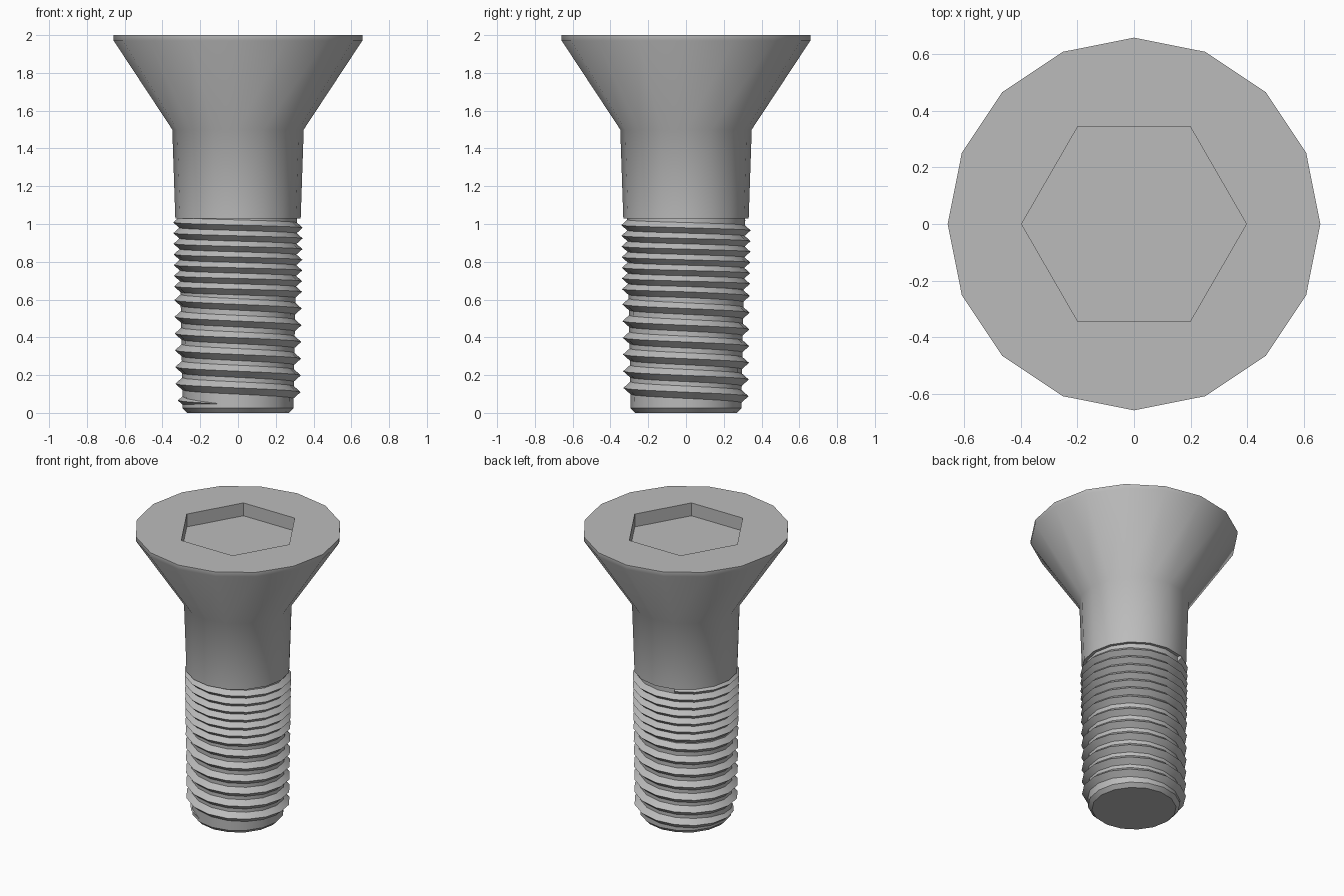
import bpy, bmesh
from math import sin, cos, pi, radians

if "Cube" in bpy.data.objects:
    bpy.data.objects.remove(bpy.data.objects["Cube"])

SIDES = 16
steel = bpy.data.materials.new("grey steel")
steel.diffuse_color = (0.5, 0.5, 0.5, 1)
steel.use_nodes = True
steel.node_tree.nodes["Principled BSDF"].inputs["Base Color"].default_value = steel.diffuse_color


def ring(bm, r, z, n=SIDES):
    return [bm.verts.new((r * cos(2 * pi * i / n), r * sin(2 * pi * i / n), z)) for i in range(n)]


def skin(bm, a, b):
    n = len(a)
    for i in range(n):
        j = (i + 1) % n
        bm.faces.new((a[i], a[j], b[j], b[i]))


def finish(bm, name, angle):
    bmesh.ops.recalc_face_normals(bm, faces=bm.faces[:])
    mesh = bpy.data.meshes.new(name)
    bm.to_mesh(mesh)
    bm.free()
    mesh.materials.append(steel)
    ob = bpy.data.objects.new(name, mesh)
    bpy.context.collection.objects.link(ob)
    bpy.ops.object.select_all(action='DESELECT')
    ob.select_set(True)
    bpy.context.view_layer.objects.active = ob
    bpy.ops.object.shade_smooth_by_angle(angle=radians(angle))


# Bolt body: chamfered tip, core, shank and countersunk head in one turned profile
bm = bmesh.new()
profile = [(0.268, 0), (0.293, 0.025), (0.312, 1.03), (0.332, 1.03),
           (0.348, 1.5), (0.658, 1.97), (0.658, 2.0)]
rings = [ring(bm, r, z) for r, z in profile]
for lower, upper in zip(rings, rings[1:]):
    skin(bm, lower, upper)
bm.faces.new(rings[0])

# Hexagonal socket sunk into the head
hex_top, hex_floor = ring(bm, 0.397, 2.0, 6), ring(bm, 0.397, 1.91, 6)
skin(bm, hex_top, hex_floor)
bm.faces.new(hex_floor)
rim = []
for loop in (rings[-1], hex_top):
    rim += [bm.edges.get((loop[i], loop[i - 1])) for i in range(len(loop))]
bmesh.ops.triangle_fill(bm, edges=rim, use_beauty=True, normal=(0, 0, 1))
finish(bm, "bolt_body", 36)

# Helical thread: coarse pitch below, fine pitch above, fading in at the tip
bm = bmesh.new()
sections = []
for k in range(-3, 13 * SIDES + 4):
    t = k / SIDES                                   # turns
    z = 0.641 + (t - 6.5) * (0.0885 if t < 6.5 else 0.0565)
    a = pi - 2 * pi * t
    peak = 0.33 + 0.013 * z - 0.036 * (1 - min(1, (t + 0.19) * 3.5))
    pts = [(peak - 0.045, z - 0.04), (peak, z), (peak - 0.045, z + 0.04)]
    sections.append([bm.verts.new((r * cos(a), r * sin(a), h)) for r, h in pts])
for s, e in zip(sections, sections[1:]):
    skin(bm, s, e)
bm.faces.new(sections[0])
bm.faces.new(sections[-1])
finish(bm, "thread", 36)
